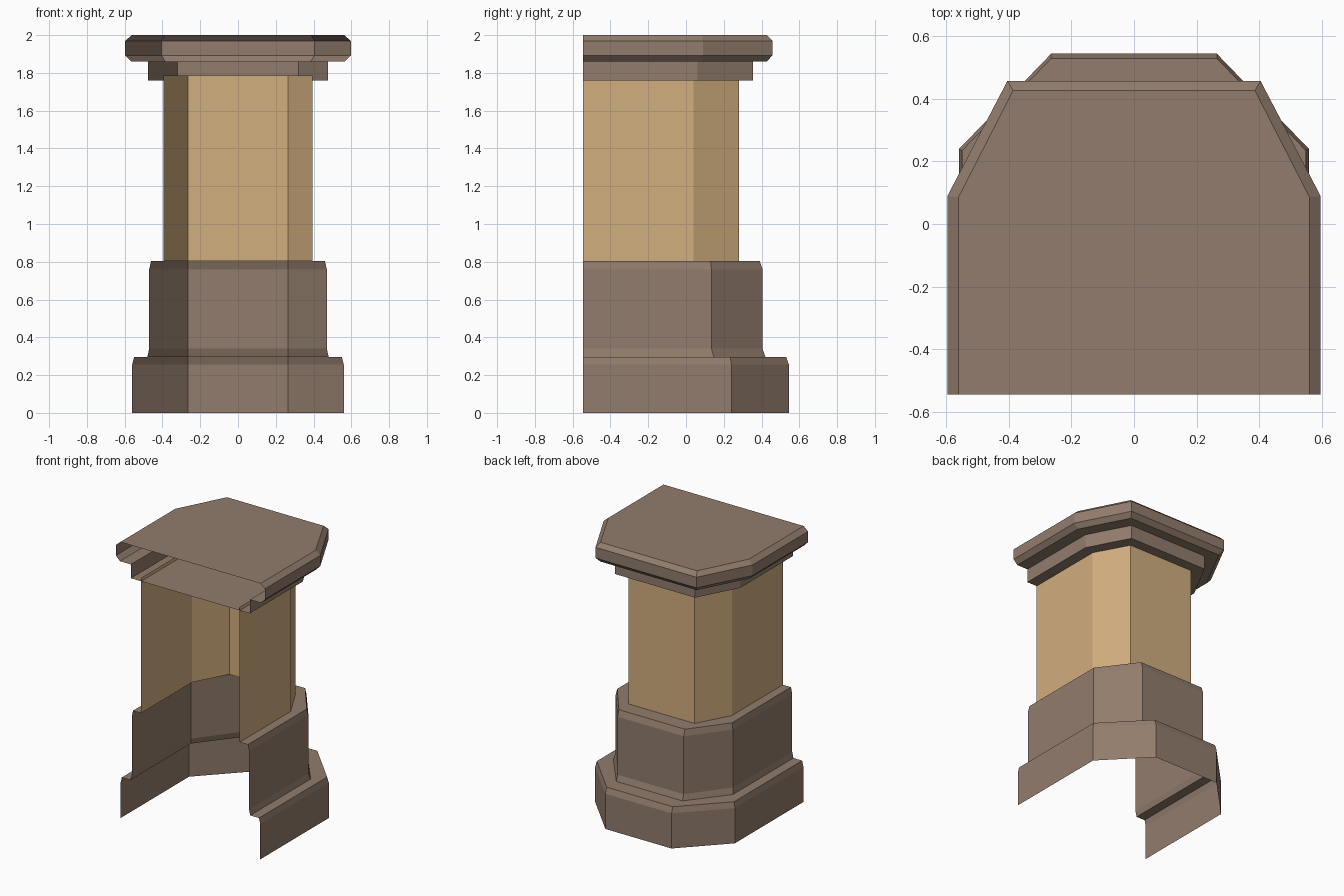
import bpy
import bmesh

cube = bpy.data.objects.get("Cube")
if cube:
    bpy.data.objects.remove(cube, do_unlink=True)

FRONT = -0.545  # the open front plane


def make_material(name, colour):
    mat = bpy.data.materials.new(name)
    mat.use_nodes = True
    mat.diffuse_color = colour
    mat.node_tree.nodes["Principled BSDF"].inputs["Base Color"].default_value = colour
    return mat


stone = make_material("brown stone", (0.285, 0.203, 0.150, 1))
plaster = make_material("sand plaster", (0.640, 0.425, 0.208, 1))


def shell(name, mat, rings, close_bottom=False, close_top=False):
    """Loft a bay outline, open at the front, through rings of
    (z, side x, side end y, back corner x, back y)."""
    bm = bmesh.new()
    rows = []
    for z, side, bend, corner, back in rings:
        half = [(side, FRONT), (side, bend), (corner, back)]
        plan = half + [(-x, y) for x, y in reversed(half)]
        rows.append([bm.verts.new((x, y, z)) for x, y in plan])
    for low, high in zip(rows, rows[1:]):
        for i in range(len(low) - 1):
            bm.faces.new((low[i], low[i + 1], high[i + 1], high[i]))
    if close_bottom:
        bm.faces.new(rows[0][::-1])
    if close_top:
        bm.faces.new(rows[-1])
    mesh = bpy.data.meshes.new(name)
    bm.to_mesh(mesh)
    bm.free()
    mesh.materials.append(mat)
    obj = bpy.data.objects.new(name, mesh)
    bpy.context.collection.objects.link(obj)
    return obj


# Stepped plinth with bevelled ledges
shell("plinth", stone, [
    (0.00, 0.56, 0.24, 0.265, 0.545),
    (0.255, 0.56, 0.24, 0.265, 0.545),
    (0.297, 0.55, 0.235, 0.265, 0.53),
    (0.297, 0.48, 0.147, 0.265, 0.42),
    (0.34, 0.47, 0.135, 0.265, 0.405),
    (0.76, 0.47, 0.135, 0.265, 0.405),
    (0.805, 0.46, 0.13, 0.265, 0.39),
    (0.805, 0.395, 0.04, 0.265, 0.28),
])

# Plain shaft, its top tucked into the moulding
shell("shaft", plaster, [
    (0.805, 0.395, 0.04, 0.265, 0.28),
    (1.785, 0.395, 0.04, 0.265, 0.28),
])

# Neck moulding with a flat underside
shell("neck_moulding", stone, [
    (1.76, 0.477, 0.06, 0.32, 0.355),
    (1.86, 0.477, 0.06, 0.32, 0.355),
], close_bottom=True)

# Overhanging cap, bevelled above and below
shell("cap", stone, [
    (1.86, 0.477, 0.06, 0.32, 0.355),
    (1.86, 0.565, 0.085, 0.385, 0.427),
    (1.893, 0.597, 0.09, 0.405, 0.458),
    (1.97, 0.597, 0.09, 0.405, 0.458),
    (2.00, 0.562, 0.085, 0.387, 0.427),
], close_top=True)
